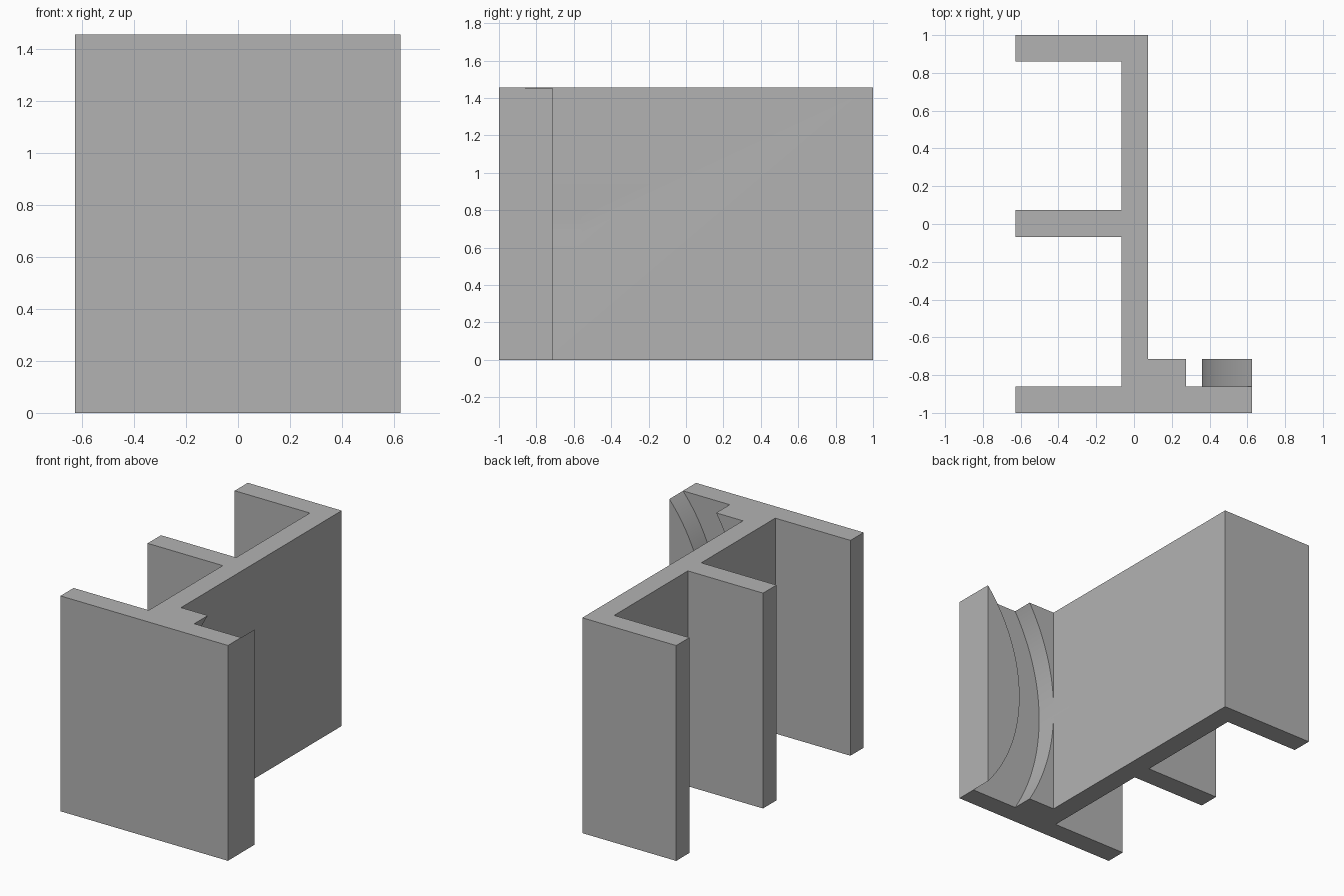
import bpy, bmesh, math

old = bpy.data.objects.get("Cube")
if old:
    bpy.data.objects.remove(old, do_unlink=True)

HEIGHT = 1.455
LEFT, RIGHT = -0.627, 0.625
WEB_L, WEB_R = -0.065, 0.075
PAD_Y, PLATE_Y = -0.715, -0.86

grey = bpy.data.materials.new("plain grey")
grey.use_nodes = True
colour = (0.45, 0.45, 0.45, 1)
grey.diffuse_color = colour
grey.node_tree.nodes["Principled BSDF"].inputs["Base Color"].default_value = colour


def prism(name, outline, direction):
    """Extrude a closed outline along a direction into a solid."""
    bm = bmesh.new()
    face = bm.faces.new([bm.verts.new(p) for p in outline])
    new = bmesh.ops.extrude_face_region(bm, geom=[face])["geom"]
    bmesh.ops.translate(bm, vec=direction,
                        verts=[g for g in new if isinstance(g, bmesh.types.BMVert)])
    bmesh.ops.recalc_face_normals(bm, faces=bm.faces[:])
    mesh = bpy.data.meshes.new(name)
    bm.to_mesh(mesh)
    bm.free()
    mesh.materials.append(grey)
    obj = bpy.data.objects.new(name, mesh)
    bpy.context.collection.objects.link(obj)
    return obj


# Body: web with three side flanges, a front plate and a thick pad behind it
section = [(LEFT, -1), (RIGHT, -1), (RIGHT, PAD_Y), (WEB_R, PAD_Y),
           (WEB_R, 1), (LEFT, 1), (LEFT, 0.86), (WEB_L, 0.86),
           (WEB_L, 0.073), (LEFT, 0.073), (LEFT, -0.07), (WEB_L, -0.07),
           (WEB_L, PLATE_Y), (LEFT, PLATE_Y)]
body = prism("flanged_bracket", [(x, y, 0) for x, y in section], (0, 0, HEIGHT))


# Curved slot: ring sector centred beyond the open edge of the pad
def arc(radius, steps=64, spread=0.9):
    angles = [spread * (2 * i / steps - 1) for i in range(steps + 1)]
    return [(1.49 - radius * math.cos(a), PLATE_Y, HEIGHT / 2 + radius * math.sin(a))
            for a in angles]


cutter = prism("slot_cutter", arc(1.13) + arc(1.416)[::-1], (0, 0.3, 0))
cutter.hide_render = True
cut = body.modifiers.new("curved slot", 'BOOLEAN')
cut.operation = 'DIFFERENCE'
cut.solver = 'EXACT'
cut.object = cutter

# Apply the cut, drop the cutter and smooth the curved walls
bpy.ops.object.select_all(action='DESELECT')
body.select_set(True)
bpy.context.view_layer.objects.active = body
bpy.ops.object.modifier_apply(modifier=cut.name)
bpy.data.objects.remove(cutter, do_unlink=True)
bpy.ops.object.shade_smooth_by_angle(angle=math.radians(30))
